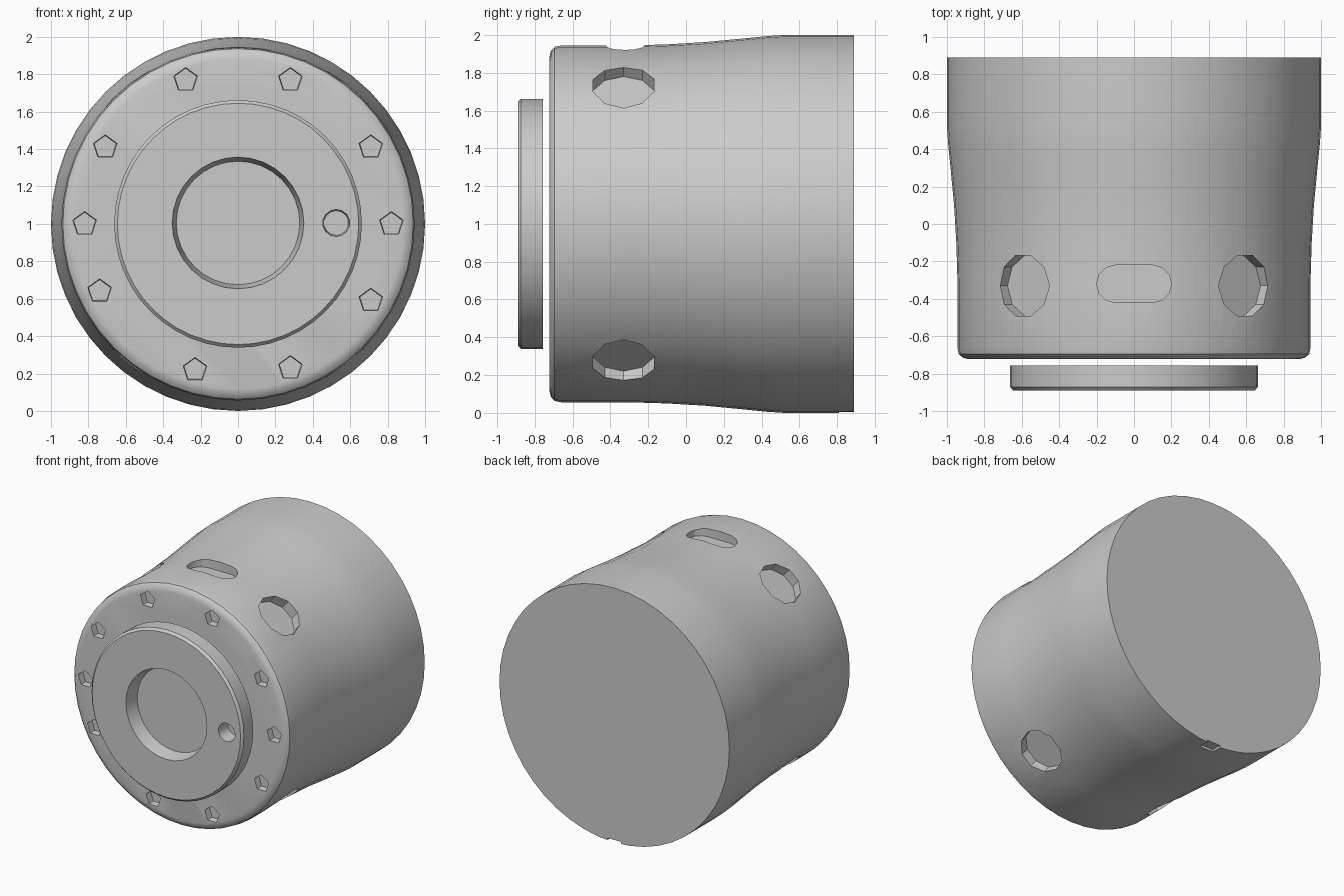
import bpy, bmesh
from math import sin, cos, pi, radians
from mathutils import Matrix, Vector

if "Cube" in bpy.data.objects:
    bpy.data.objects.remove(bpy.data.objects["Cube"])


def make(name, bm):
    bmesh.ops.recalc_face_normals(bm, faces=bm.faces)
    me = bpy.data.meshes.new(name)
    bm.to_mesh(me)
    bm.free()
    ob = bpy.data.objects.new(name, me)
    bpy.context.collection.objects.link(ob)
    return ob


def lathe(name, profile, n):
    """Closed solid turned around the y axis at z = 1; profile is (radius, y)."""
    bm = bmesh.new()
    rings = [[bm.verts.new((r * cos(2 * pi * i / n), y, 1 + r * sin(2 * pi * i / n)))
              for i in range(n)] for r, y in profile]
    for a, b in zip(rings, rings[1:]):
        for i in range(n):
            j = (i + 1) % n
            bm.faces.new((a[i], a[j], b[j], b[i]))
    bm.faces.new(rings[0])
    bm.faces.new(rings[-1])
    return make(name, bm)


def plug(bm, center, direction, r1, r2, depth, sides):
    """Cylinder cutter centred at a point, r1 at the inner end, r2 at the outer end."""
    d = Vector(direction)
    m = Matrix.Translation(center) @ d.to_track_quat('Z', 'Y').to_matrix().to_4x4()
    bmesh.ops.create_cone(bm, cap_ends=True, segments=sides, radius1=r1,
                          radius2=r2, depth=depth, matrix=m)


def cut(ob, bm):
    cutter = make(ob.name + "_cutter", bm)
    mod = ob.modifiers.new("cut", 'BOOLEAN')
    mod.object, mod.operation, mod.solver = cutter, 'DIFFERENCE', 'EXACT'
    cutter.hide_render = True
    bpy.context.view_layer.objects.active = ob
    bpy.ops.object.modifier_apply(modifier=mod.name)
    bpy.data.objects.remove(cutter)


def smooth(ob):
    bpy.ops.object.select_all(action='DESELECT')
    ob.select_set(True)
    bpy.context.view_layer.objects.active = ob
    bpy.ops.object.shade_smooth_by_angle(angle=radians(30))


# main housing with a rounded front rim and a gently flared back
housing = lathe("housing", [
    (0.885, -0.722), (0.915, -0.715), (0.937, -0.695), (0.944, -0.66),
    (0.944, -0.3), (0.95, -0.1), (0.962, 0.1), (0.98, 0.29),
    (0.994, 0.43), (1.0, 0.52), (1.0, 0.89)], 48)

bm = bmesh.new()
# five-sided bolt sockets on the front face
bolts = [(0.28, 0.77), (-0.28, 0.77), (0.71, 0.41), (-0.71, 0.41), (0.82, 0),
         (-0.82, 0), (0.71, -0.41), (-0.74, -0.36), (0.28, -0.77), (-0.23, -0.78)]
for x, z in bolts:
    plug(bm, (x, -0.72, 1 + z), (0, -1, 0), 0.062, 0.07, 0.1, 5)
# four round pockets in the side wall
for deg in (51, 129, 231, 309):
    d = Vector((cos(radians(deg)), 0, sin(radians(deg))))
    plug(bm, Vector((0, -0.33, 1)) + d * 0.965, d, 0.17, 0.17, 0.2, 10)
# slot on top
outline = [(s * 0.1 + 0.1 * cos(radians(a)), -0.32 + 0.1 * sin(radians(a)))
           for s, angles in ((1, range(-90, 91, 30)), (-1, range(90, 271, 30)))
           for a in angles]
low = [bm.verts.new((x, y, 1.875)) for x, y in outline]
high = [bm.verts.new((x, y, 2.1)) for x, y in outline]
bm.faces.new(low[::-1])
bm.faces.new(high)
for i in range(len(low)):
    j = (i + 1) % len(low)
    bm.faces.new((low[i], low[j], high[j], high[i]))
# small notch under the back edge
bmesh.ops.create_cube(bm, size=1, matrix=Matrix.Translation((0, 0.88, -0.03)) @
                      Matrix.Diagonal((0.12, 0.14, 0.1, 1)))
cut(housing, bm)
smooth(housing)

# separate front plate with a chamfered edge
plate = lathe("front_plate", [(0.645, -0.89), (0.662, -0.872), (0.662, -0.757)], 48)
bm = bmesh.new()
# central recess and the small off-centre hole
plug(bm, (0, -0.85, 1.005), (0, -1, 0), 0.33, 0.358, 0.14, 32)
plug(bm, (0.525, -0.85, 1.005), (0, -1, 0), 0.066, 0.074, 0.14, 14)
cut(plate, bm)
smooth(plate)
